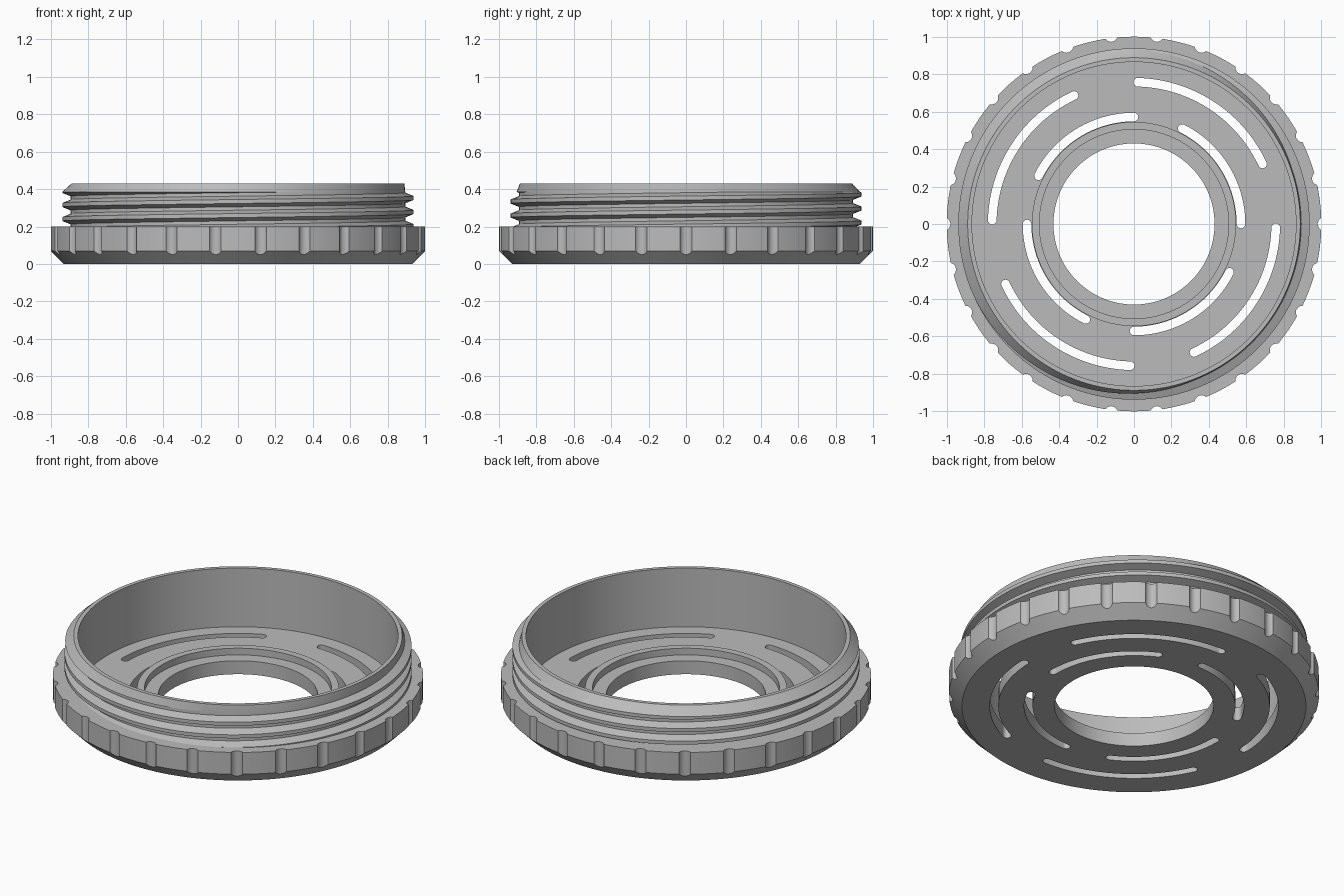
import bpy, bmesh, math

if "Cube" in bpy.data.objects:
    bpy.data.objects.remove(bpy.data.objects["Cube"], do_unlink=True)

SEG = 156          # steps around the ring
TAU = 2 * math.pi

grey = bpy.data.materials.new("plain grey")
grey.use_nodes = True
grey.diffuse_color = (0.5, 0.5, 0.5, 1)
grey.node_tree.nodes["Principled BSDF"].inputs["Base Color"].default_value = (0.5, 0.5, 0.5, 1)


def polar(r, a, z):
    return (r * math.cos(a), r * math.sin(a), z)


def make_object(name, bm):
    bmesh.ops.recalc_face_normals(bm, faces=bm.faces)
    mesh = bpy.data.meshes.new(name)
    bm.to_mesh(mesh)
    bm.free()
    mesh.materials.append(grey)
    ob = bpy.data.objects.new(name, mesh)
    bpy.context.collection.objects.link(ob)
    return ob


def select_only(ob):
    bpy.ops.object.select_all(action='DESELECT')
    ob.select_set(True)
    bpy.context.view_layer.objects.active = ob


def smooth(ob):
    select_only(ob)
    bpy.ops.object.shade_smooth_by_angle(angle=math.radians(25))


def skin(bm, columns, closed_profile):
    """Quads between neighbouring columns of points."""
    cols = [[bm.verts.new(p) for p in c] for c in columns]
    for a, b in zip(cols, cols[1:]):
        n = len(a)
        for j in range(n if closed_profile else n - 1):
            k = (j + 1) % n
            bm.faces.new((a[j], b[j], b[k], a[k]))
    bmesh.ops.remove_doubles(bm, verts=bm.verts, dist=1e-5)
    bmesh.ops.dissolve_degenerate(bm, edges=bm.edges, dist=1e-5)


def prism(bm, outline, z0, z1):
    low = [bm.verts.new((x, y, z0)) for x, y in outline]
    high = [bm.verts.new((x, y, z1)) for x, y in outline]
    bm.faces.new(low[::-1])
    bm.faces.new(high)
    for i in range(len(low)):
        k = (i + 1) % len(low)
        bm.faces.new((low[i], low[k], high[k], high[i]))


def slot_outline(radius, half, start, end, steps=24, cap=8):
    """Curved slot with round ends, angles in radians."""
    pts = []
    for i in range(steps + 1):
        pts.append(polar(radius + half, start + (end - start) * i / steps, 0)[:2])
    for centre, turn in ((end, 0), (start, math.pi)):
        cx, cy, _ = polar(radius, centre, 0)
        for i in range(1, cap):
            dx, dy, _ = polar(half, centre + turn + math.pi * i / cap, 0)
            pts.append((cx + dx, cy + dy))
        if turn == 0:
            for i in range(steps + 1):
                pts.append(polar(radius - half, end + (start - end) * i / steps, 0)[:2])
    return pts


# Base: turned grip ring, floor and raised collar round the central hole
profile = [(0.43, 0), (0.93, 0), (1, 0.07), (1, 0.2), (0.865, 0.2), (0.865, 0.08),
           (0.545, 0.08), (0.545, 0.12), (0.505, 0.12), (0.505, 0.08), (0.43, 0.08)]
bm = bmesh.new()
skin(bm, [[polar(r, TAU * i / SEG, z) for r, z in profile] for i in range(SEG + 1)], True)
base = make_object("base_ring", bm)

# Cutters: grip notches and two rings of vent slots
bm = bmesh.new()
NOTCHES = 26
for i in range(NOTCHES):
    cx, cy, _ = polar(1.015, TAU * i / NOTCHES, 0)
    ring = [polar(0.035, TAU * j / 20, 0) for j in range(20)]
    prism(bm, [(cx + p[0], cy + p[1]) for p in ring], -0.1, 0.3)
for quarter in range(4):
    for radius, start, end in ((0.757, 25, 88.5), (0.571, 0, 63.2)):
        a, b = (math.radians(d + 90 * quarter) for d in (start, end))
        prism(bm, slot_outline(radius, 0.023, a, b), -0.05, 0.1)
cutter = make_object("notch_and_slot_cutter", bm)
cutter.hide_render = True

cut = base.modifiers.new("cut", 'BOOLEAN')
cut.operation = 'DIFFERENCE'
cut.solver = 'EXACT'
cut.object = cutter
select_only(base)
bpy.ops.object.modifier_apply(modifier="cut")
bpy.data.objects.remove(cutter, do_unlink=True)
smooth(base)

# Neck: helical thread outside, bevelled lip, plain wall inside
PITCH, LOW, HIGH, CREST, ROOT = 0.075, 0.2, 0.385, 0.938, 0.893
FRACTIONS = (0.14, 0.38, 0.62, 0.86)   # crest end, root start, root end, crest start


def thread_radius(phase):
    d = abs((phase + 0.5) % 1 - 0.5)   # distance from the crest centre
    t = min(max((d - 0.14) / 0.24, 0), 1)
    return CREST + (ROOT - CREST) * t


def neck_column(a):
    shift = 0.315 + PITCH * (a / TAU - 0.5)
    points = [polar(thread_radius((LOW - shift) / PITCH), a, LOW)]
    for turn in range(-4, 4):
        for f in FRACTIONS:
            z = min(max(shift + PITCH * (turn + f), LOW), HIGH)
            points.append(polar(thread_radius((z - shift) / PITCH), a, z))
    points.append(polar(0.888, a, 0.43))
    points.append(polar(0.865, a, 0.43))
    points.append(polar(0.865, a, LOW))
    return points


bm = bmesh.new()
skin(bm, [neck_column(TAU * i / SEG) for i in range(SEG + 1)], False)
neck = make_object("threaded_neck", bm)
smooth(neck)
